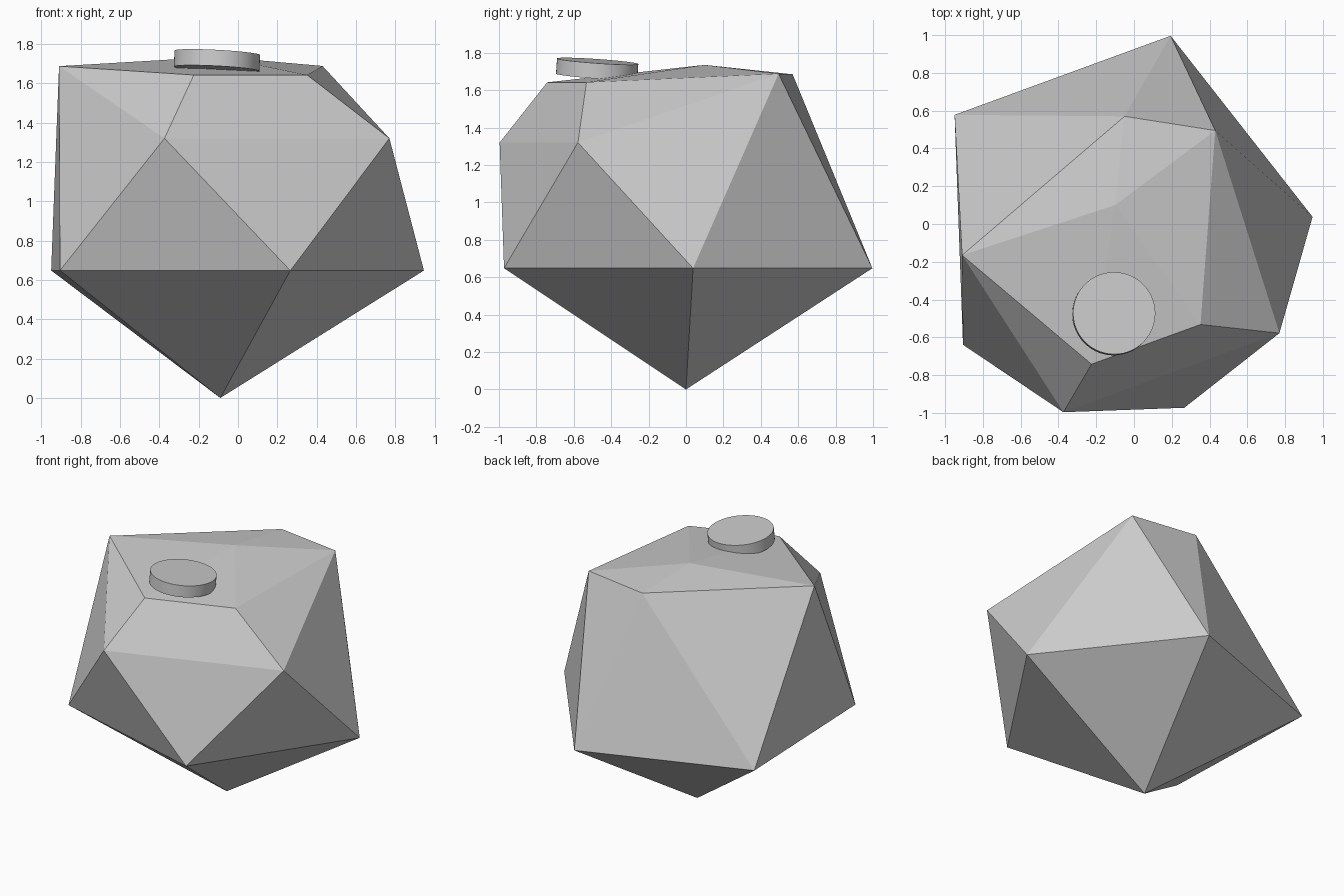
import bpy, bmesh, math
from mathutils import Vector

if "Cube" in bpy.data.objects:
    bpy.data.objects.remove(bpy.data.objects["Cube"])

# Faceted body: icosahedron base with a pushed-down, cut top
bm = bmesh.new()
CX, R = -0.09, 1.036


def ring_xy(deg):
    a = math.radians(deg)
    return CX + R * math.cos(a), R * math.sin(a)


foot = bm.verts.new((CX, 0, 0))
lower = [bm.verts.new((*ring_xy(2.1 + 72 * (i - 1)), 0.648)) for i in range(5)]
# shoulder vertices: front pair regular, the other three pulled up and in
shoulder = [bm.verts.new(p) for p in (
    (*ring_xy(2.1 - 108), 1.32), (*ring_xy(2.1 - 36), 1.32),
    (0.43, 0.495, 1.688), (-0.05, 0.57, 1.685), (-0.91, -0.165, 1.687))]
rim_l = bm.verts.new((-0.225, -0.742, 1.642))
rim_r = bm.verts.new((0.352, -0.532, 1.642))
peak = bm.verts.new((-0.10, 0.10, 1.735))

for i in range(5):
    a, b = lower[i], lower[(i + 1) % 5]
    u, v = shoulder[i], shoulder[(i + 1) % 5]
    bm.faces.new((foot, b, a))
    bm.faces.new((a, b, v))
    bm.faces.new((a, v, u))

# front chamfer and its two side facets
s = shoulder
bm.faces.new((s[0], s[1], rim_r, rim_l))
bm.faces.new((s[1], s[2], rim_r))
bm.faces.new((s[0], rim_l, s[4]))
# top fan
loop = [rim_l, rim_r, s[2], s[3], s[4]]
for i in range(5):
    bm.faces.new((loop[i], loop[(i + 1) % 5], peak))
bmesh.ops.recalc_face_normals(bm, faces=bm.faces)
mesh = bpy.data.meshes.new("faceted_body")
bm.to_mesh(mesh)
bm.free()
bpy.context.collection.objects.link(bpy.data.objects.new("faceted_body", mesh))

# Tilted round button on top
axis = Vector((0.053, 0.07, 1)).normalized()
bpy.ops.mesh.primitive_cylinder_add(
    vertices=64, radius=0.218, depth=0.082, location=(-0.107, -0.475, 1.714),
    rotation=axis.to_track_quat('Z', 'Y').to_euler())
button = bpy.context.object
button.name = "top_button"
bpy.ops.object.shade_smooth_by_angle(angle=math.radians(30))
